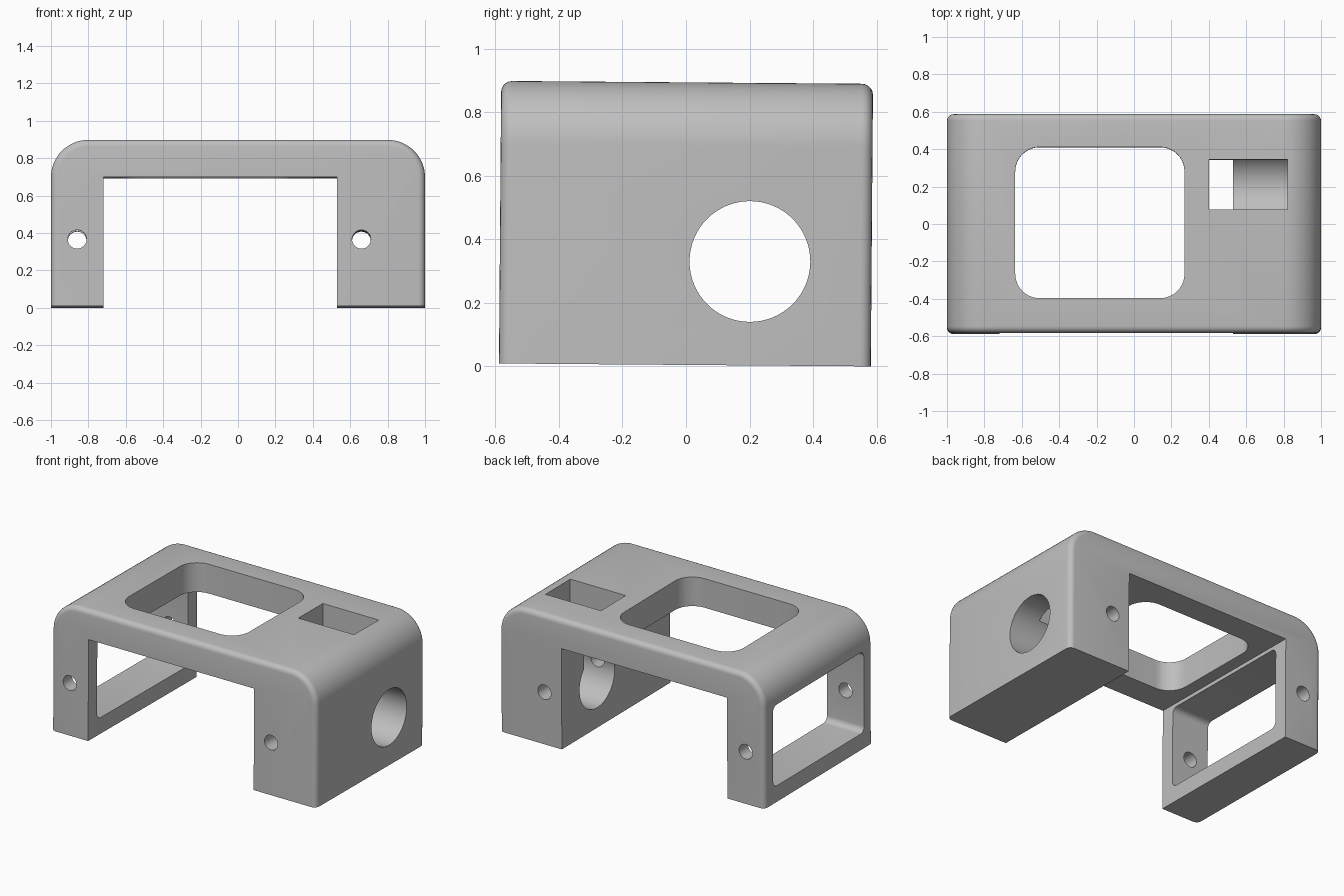
import bpy, bmesh, math
from mathutils import Vector

if "Cube" in bpy.data.objects:
    bpy.data.objects.remove(bpy.data.objects["Cube"])

TILT = math.radians(-0.45)
HALF_Y, HEIGHT = 0.585, 0.889


def arc(cx, cy, r, a0, a1, n):
    return [(cx + r * math.cos(math.radians(a0 + (a1 - a0) * i / n)),
             cy + r * math.sin(math.radians(a0 + (a1 - a0) * i / n))) for i in range(n + 1)]


def rect(u0, u1, v0, v1, r=0.0, n=10):
    if r == 0:
        return [(u0, v0), (u1, v0), (u1, v1), (u0, v1)]
    return (arc(u0 + r, v0 + r, r, 180, 270, n) + arc(u1 - r, v0 + r, r, 270, 360, n)
            + arc(u1 - r, v1 - r, r, 0, 90, n) + arc(u0 + r, v1 - r, r, 90, 180, n))


def circle(u, v, r, n):
    return arc(u, v, r, 0, 360, n)[:-1]


def prism(name, outline, axis, lo, hi, fillet=0.0):
    """Extrude a 2D outline along an axis; optionally round the end rims above the base."""
    place = {'x': lambda u, v, w: (w, u, v),
             'y': lambda u, v, w: (u, w, v),
             'z': lambda u, v, w: (u, v, w)}[axis]
    bm = bmesh.new()
    a = [bm.verts.new(place(u, v, lo)) for u, v in outline]
    b = [bm.verts.new(place(u, v, hi)) for u, v in outline]
    bm.faces.new(a)
    bm.faces.new(b)
    for i in range(len(a)):
        j = (i + 1) % len(a)
        bm.faces.new((a[i], a[j], b[j], b[i]))
    bmesh.ops.recalc_face_normals(bm, faces=bm.faces)
    if fillet:
        rims = [e for e in bm.edges
                if abs(e.verts[0].co.y - e.verts[1].co.y) < 1e-6
                and max(v.co.z for v in e.verts) > 1e-4]
        bmesh.ops.bevel(bm, geom=rims, offset=fillet, offset_type='OFFSET',
                        segments=5, profile=0.5, affect='EDGES', clamp_overlap=True)
    me = bpy.data.meshes.new(name)
    bm.to_mesh(me)
    bm.free()
    ob = bpy.data.objects.new(name, me)
    bpy.context.collection.objects.link(ob)
    return ob


# Solid block with rounded shoulders and softened front and back rims
profile = ([(-1, 0), (1, 0)] + arc(0.8, HEIGHT - 0.2, 0.2, 0, 90, 16)
           + arc(-0.8, HEIGHT - 0.2, 0.2, 90, 180, 16))
body = prism("bracket_body", profile, 'y', -HALF_Y, HALF_Y, fillet=0.035)

cutters = [
    # open channel between the legs
    prism("channel_cutter", rect(-0.72, 0.53, -0.2, 0.69), 'y', -0.8, 0.8),
    # large rounded opening in the top
    prism("top_opening_cutter", rect(-0.635, 0.27, -0.4, 0.408, 0.13), 'z', 0.5, 1.1),
    # window through the thin leg
    prism("side_window_cutter", rect(-0.49, 0.49, 0.11, 0.665, 0.04, 6), 'x', -1.2, -0.6),
    # round port through the thick leg
    prism("round_port_cutter", circle(0.202, 0.327, 0.19, 64), 'x', 0.4, 1.2),
    # rectangular slot from the top down into the port
    prism("slot_cutter", rect(0.4, 0.82, 0.075, 0.341), 'z', 0.33, 1.1),
]
# bolt holes running front to back
for side, x in (("left", -0.86), ("right", 0.66)):
    cutters.append(prism(side + "_bolt_cutter", circle(x, 0.357, 0.05, 32), 'y', -0.8, 0.8))

bpy.context.view_layer.objects.active = body
body.select_set(True)
for c in cutters:
    c.hide_render = True
    m = body.modifiers.new(c.name, 'BOOLEAN')
    m.operation, m.solver, m.object = 'DIFFERENCE', 'EXACT', c
    bpy.ops.object.modifier_apply(modifier=m.name)
for c in cutters:
    bpy.data.objects.remove(c)

# Grey finish
grey = bpy.data.materials.new("grey plastic")
grey.diffuse_color = (0.52, 0.52, 0.52, 1)
grey.use_nodes = True
grey.node_tree.nodes["Principled BSDF"].inputs["Base Color"].default_value = grey.diffuse_color
body.data.materials.clear()
body.data.materials.append(grey)

bpy.ops.object.select_all(action='DESELECT')
body.select_set(True)
bpy.ops.object.shade_smooth_by_angle(angle=math.radians(30))

# The part leans back very slightly
body.rotation_euler.x = TILT
body.location = Vector((0, -HEIGHT * math.sin(-TILT) / 2, HALF_Y * math.sin(-TILT)))
